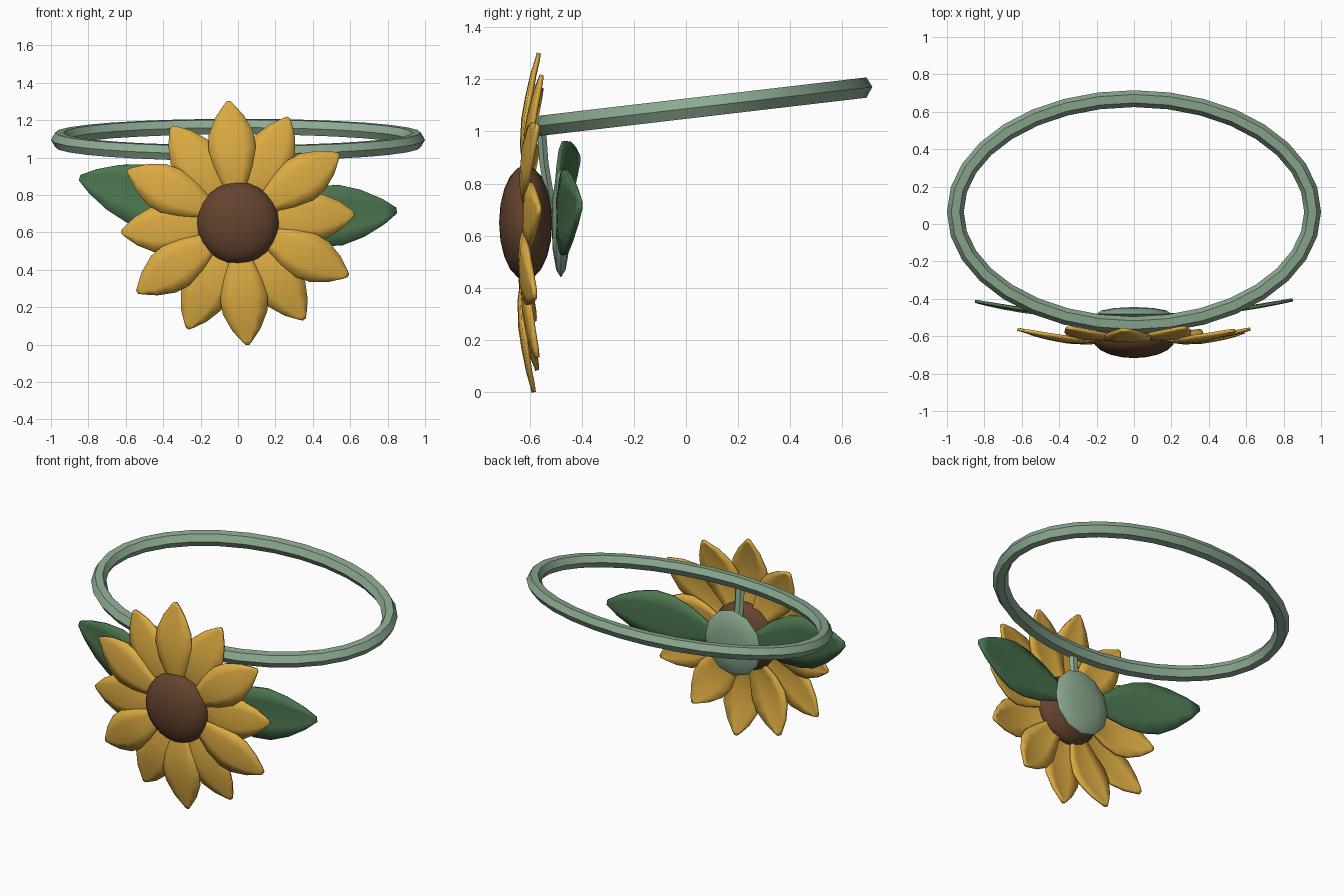
import bpy, bmesh, math
from mathutils import Vector

if "Cube" in bpy.data.objects:
    bpy.data.objects.remove(bpy.data.objects["Cube"])


def material(name, rgb):
    m = bpy.data.materials.new(name)
    m.diffuse_color = (*rgb, 1)
    m.use_nodes = True
    m.node_tree.nodes["Principled BSDF"].inputs["Base Color"].default_value = m.diffuse_color
    return m


SAGE = material("sage_green", (0.262, 0.402, 0.283))
LEAF = material("leaf_green", (0.072, 0.181, 0.08))
GOLD = material("golden_yellow", (0.72, 0.41, 0.055))
BROWN = material("seed_brown", (0.127, 0.056, 0.027))
HUB_Z = 0.65


def finish(name, bm, mat, angle=40):
    bmesh.ops.recalc_face_normals(bm, faces=bm.faces)
    me = bpy.data.meshes.new(name)
    bm.to_mesh(me)
    bm.free()
    ob = bpy.data.objects.new(name, me)
    bpy.context.collection.objects.link(ob)
    me.materials.append(mat)
    bpy.ops.object.select_all(action='DESELECT')
    ob.select_set(True)
    bpy.context.view_layer.objects.active = ob
    bpy.ops.object.shade_smooth_by_angle(angle=math.radians(angle))
    return ob


def skin(bm, rings, closed):
    """Bridge successive rings of points into a tube."""
    vs = [[bm.verts.new(p) for p in r] for r in rings]
    n = len(vs[0])
    for i in range(len(vs) if closed else len(vs) - 1):
        a, b = vs[i], vs[(i + 1) % len(vs)]
        for j in range(n):
            bm.faces.new((a[j], a[(j + 1) % n], b[(j + 1) % n], b[j]))
    if not closed:
        bm.faces.new(vs[0])
        bm.faces.new(vs[-1])


def dome(name, y, size, segs, rings, mat):
    """Squashed sphere with its poles along y."""
    bm = bmesh.new()
    bmesh.ops.create_uvsphere(bm, u_segments=segs, v_segments=rings, radius=1)
    for v in bm.verts:
        x, yy, z = v.co
        v.co = (x * size[0], y + z * size[1], HUB_Z + yy * size[2])
    finish(name, bm, mat)


def blade(name, profile, angle, mat, cup, thick, y_shift=0.0, lean=0.0, scale=1.0):
    """Petal or leaf: rows of (radius, half width, y), turned about the hub."""
    a = math.radians(angle)
    out, side = Vector((math.cos(a), 0, math.sin(a))), Vector((-math.sin(a), 0, math.cos(a)))
    bm = bmesh.new()
    rows = []
    for r, w, y in profile:
        row = []
        for t in (-1, -0.5, 0, 0.5, 1):
            p = out * r * scale + side * w * t
            p.y = y + y_shift + cup * t * t * w / 0.12 + lean * p.z
            p.z += HUB_Z
            row.append(bm.verts.new(p))
        rows.append(row)
    for a_, b_ in zip(rows, rows[1:]):
        for j in range(4):
            bm.faces.new((a_[j], a_[j + 1], b_[j + 1], b_[j]))
    ob = finish(name, bm, mat)
    s = ob.modifiers.new("thickness", 'SOLIDIFY')
    s.thickness, s.offset = thick, 0


# Tilted oval band with a hexagonal section
bm = bmesh.new()
rings = []
for i in range(32):
    t = 2 * math.pi * i / 32
    c, s = math.cos(t), math.sin(t)
    n = Vector((c * 0.605, s * 0.955, 0)).normalized()
    ring = []
    for k in range(6):
        h = math.pi * k / 3
        p = Vector((0.955 * c, 0.065 + 0.605 * s, 1.095)) + n * 0.045 * math.cos(h)
        p.z += 0.045 * math.sin(h) + 0.117 * (p.y - 0.065)
        ring.append(p)
    rings.append(ring)
skin(bm, rings, True)
finish("band", bm, SAGE)

# Short stem from the band to the flower back
bm = bmesh.new()
rings = []
for y, z in ((-0.555, 1.02), (-0.545, 0.88), (-0.525, 0.76), (-0.49, 0.65)):
    rings.append([(0.033 * math.cos(k * math.pi / 3), y + 0.02 * math.sin(k * math.pi / 3), z)
                  for k in range(6)])
skin(bm, rings, False)
finish("stem", bm, SAGE)

# Flower centre and back cap
dome("seed_disc", -0.615, (0.22, 0.102, 0.22), 24, 10, BROWN)
dome("back_cap", -0.48, (0.2, 0.036, 0.21), 12, 6, SAGE)

# Twelve petals, every other one shorter and set slightly back
PETAL = [(0.12, 0.035, -0.605), (0.2, 0.06, -0.622), (0.3, 0.1, -0.634), (0.4, 0.126, -0.63),
         (0.48, 0.118, -0.617), (0.57, 0.075, -0.598), (0.63, 0.028, -0.58), (0.652, 0.008, -0.575)]
for i in range(12):
    odd = i % 2
    blade(f"petal_{i + 1}", PETAL, 94.5 + 30 * i, GOLD, 0.012, 0.016,
          y_shift=0.012 * odd, lean=0.015, scale=0.957 if odd else 1.0)

# Two leaves behind the flower
FOLIAGE = [(0.1, 0.03, -0.49), (0.2, 0.075, -0.485), (0.32, 0.13, -0.475), (0.44, 0.16, -0.465),
           (0.55, 0.162, -0.452), (0.67, 0.125, -0.435), (0.78, 0.068, -0.417), (0.85, 0.016, -0.405)]
blade("right_leaf", FOLIAGE, 4.5, LEAF, -0.006, 0.016)
blade("left_leaf", FOLIAGE, 164, LEAF, -0.006, 0.016, y_shift=-0.008, scale=1.035)
